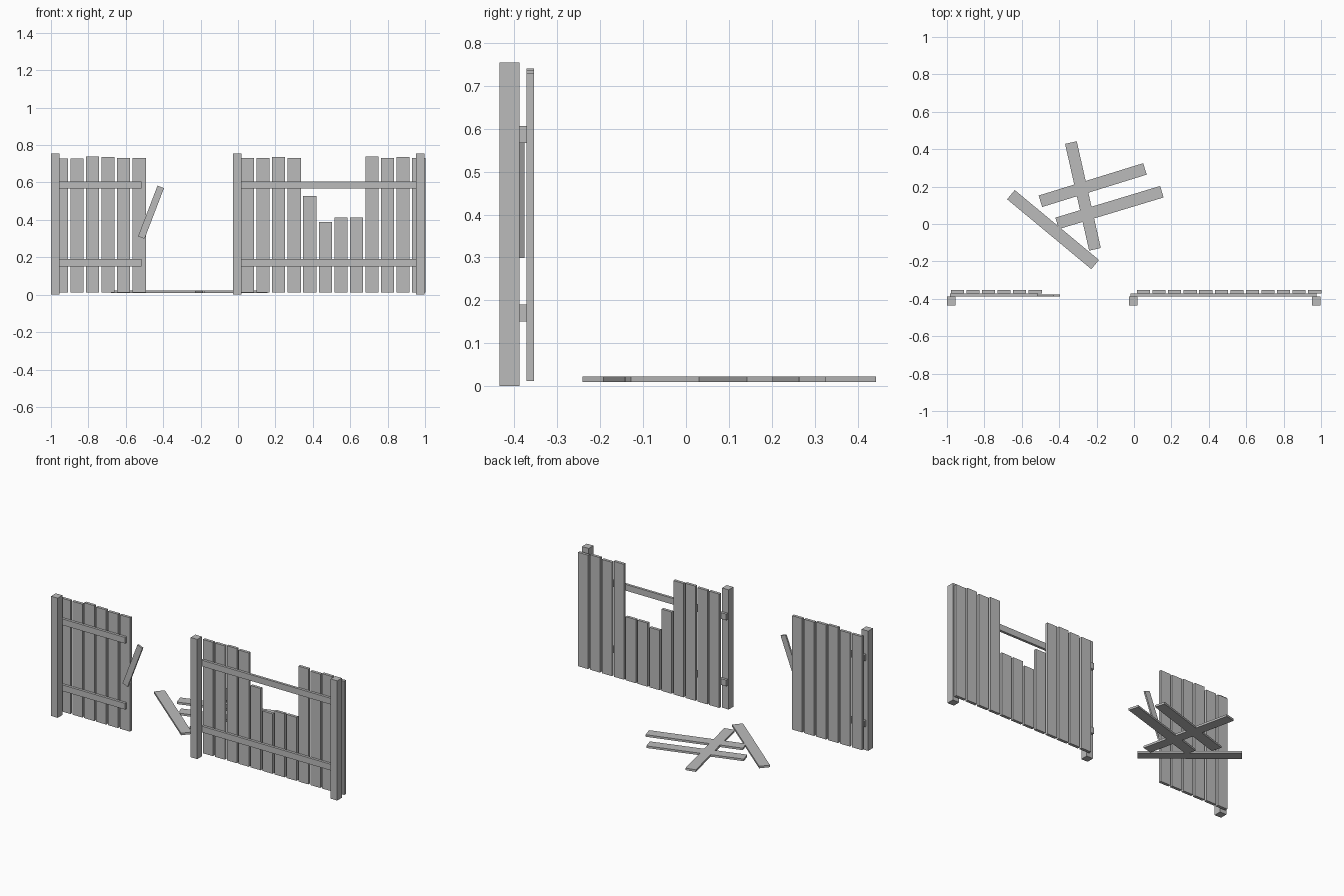
import bpy, math

grey = bpy.data.materials.new("weathered_grey")
grey.diffuse_color = (0.5, 0.5, 0.5, 1)


def box(name, center, size, rot=(0, 0, 0)):
    bpy.ops.mesh.primitive_cube_add(size=1, location=center)
    ob = bpy.context.object
    ob.name = name
    ob.scale = size
    ob.rotation_euler = [math.radians(a) for a in rot]
    ob.data.materials.append(grey)
    return ob


def span(name, x, y, z):
    lo_hi = (x, y, z)
    return box(name, [(a + b) / 2 for a, b in lo_hi], [b - a for a, b in lo_hi])


# Posts
for x in (-1.0, -0.026, 0.951):
    span("post", (x, x + 0.046), (-0.435, -0.388), (0, 0.755))

# Horizontal rails
for x in ((-0.985, -0.517), (-0.02, 0.975)):
    for z in (0.151, 0.567):
        span("rail", x, (-0.388, -0.372), (z, z + 0.039))


# Upright planks, some of them snapped short
def planks(x0, tops):
    for i, top in enumerate(tops):
        x = x0 + i * 0.0832
        span("plank", (x, x + 0.07), (-0.372, -0.354), (0.012, top))


planks(-0.979, (0.727, 0.727, 0.74, 0.735, 0.73, 0.73))
planks(0.016, (0.73, 0.73, 0.735, 0.73, 0.528, 0.39,
               0.413, 0.413, 0.74, 0.73, 0.737, 0.73))

# Broken rail piece hanging at an angle
box("hanging_rail_piece", (-0.465, -0.3825, 0.441), (0.29, 0.011, 0.037), (0, -69, 0))

# Planks fallen on the ground
for x, y, angle in ((-0.273, 0.15, 102.7), (-0.221, 0.208, 17.2),
                    (-0.131, 0.088, 16.8), (-0.433, -0.03, -39.7)):
    box("fallen_plank", (x, y, 0.0165), (0.585, 0.064, 0.013), (0, 0, angle))
